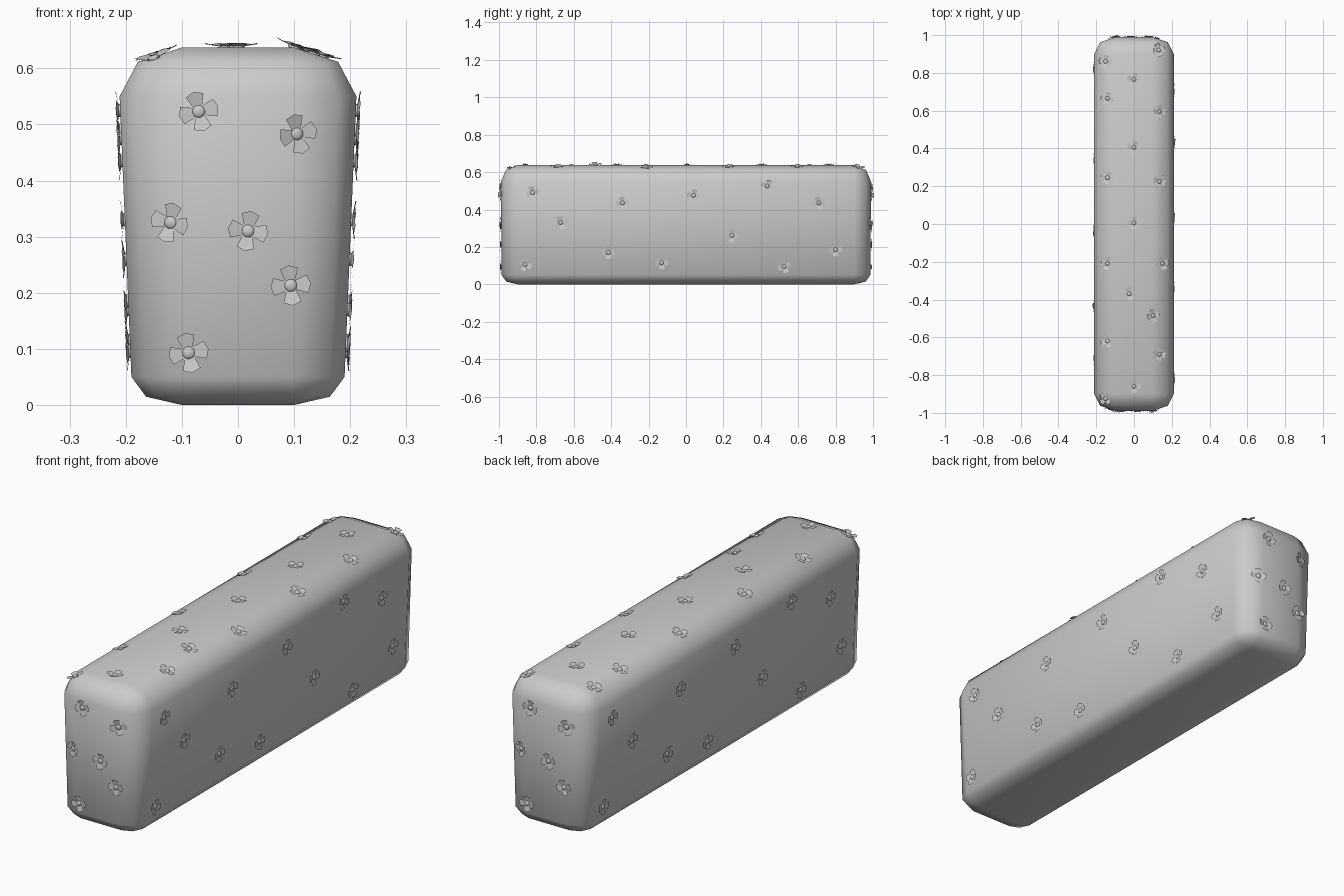
import bpy, bmesh, math, random
from mathutils import Vector, Matrix
from mathutils.bvhtree import BVHTree

random.seed(4)
cube = bpy.data.objects.get("Cube")
if cube:
    bpy.data.objects.remove(cube)

grey = bpy.data.materials.new("plain grey")
grey.use_nodes = True
colour = (0.6, 0.6, 0.6, 1)
grey.diffuse_color = colour
grey.node_tree.nodes["Principled BSDF"].inputs["Base Color"].default_value = colour


def finish_mesh(bm, name):
    mesh = bpy.data.meshes.new(name)
    bm.to_mesh(mesh)
    mesh.materials.append(grey)
    return mesh


def add_object(name, mesh, matrix=Matrix()):
    obj = bpy.data.objects.new(name, mesh)
    obj.matrix_world = matrix
    bpy.context.collection.objects.link(obj)
    return obj


# Tapered block: stacked rings whose corners swell from a small core rectangle
CORE_X, CORE_Y, HEIGHT = 0.1, 0.9, 0.637
BOTTOM, TOP = (0.09, 0.086, 0.05), (0.111, 0.089, 0.087)


def ring(bm, rx, ry, z):
    verts = []
    for i, (sx, sy) in enumerate([(1, 1), (-1, 1), (-1, -1), (1, -1)]):
        for step in range(3):
            a = (i * 2 + step) * math.pi / 4
            verts.append(bm.verts.new((sx * CORE_X + rx * math.cos(a),
                                       sy * CORE_Y + ry * math.sin(a), z)))
    return verts


bm = bmesh.new()
rings = []
for (rx, ry, rz), steps, upper in ((BOTTOM, (0, 1, 2), False), (TOP, (2, 1, 0), True)):
    for step in steps:
        a = step * math.pi / 4
        drop = rz * (1 - math.cos(a))
        rings.append(ring(bm, rx * math.sin(a), ry * math.sin(a),
                          HEIGHT - drop if upper else drop))
for low, high in zip(rings, rings[1:]):
    for i in range(len(low)):
        j = (i + 1) % len(low)
        bm.faces.new((low[i], low[j], high[j], high[i]))
bm.faces.new(rings[0][::-1])
bm.faces.new(rings[-1])
bmesh.ops.remove_doubles(bm, verts=bm.verts, dist=0.0005)
bmesh.ops.recalc_face_normals(bm, faces=bm.faces)
for f in bm.faces:
    f.smooth = True
surface = BVHTree.FromBMesh(bm)
add_object("body", finish_mesh(bm, "body"))
bm.free()

# Flower: four cupped pentagon petals around a small domed centre
bm = bmesh.new()
petal = [(0.007, -0.008, 0.001), (0.03, -0.016, 0.005), (0.036, 0, 0.007),
         (0.03, 0.016, 0.005), (0.007, 0.008, 0.001)]
for k in range(4):
    turn = Matrix.Rotation(k * math.pi / 2, 3, 'Z')
    bm.faces.new([bm.verts.new(turn @ Vector(p)) for p in petal])
dome = bmesh.ops.create_uvsphere(bm, u_segments=12, v_segments=6, radius=0.012,
                                 matrix=Matrix.Diagonal((1, 1, 0.5, 1)))
for v in dome["verts"]:
    for f in v.link_faces:
        f.smooth = True
flower = finish_mesh(bm, "flower")
bm.free()

END = [(-0.07, 0.523), (0.105, 0.483), (-0.12, 0.325), (0.018, 0.31),
       (0.094, 0.213), (-0.088, 0.093)]
SIDE = [(-0.82, 0.49), (-0.67, 0.33), (-0.86, 0.105), (-0.415, 0.17), (-0.34, 0.435),
        (-0.13, 0.115), (0.04, 0.475), (0.245, 0.26), (0.435, 0.525), (0.525, 0.095),
        (0.71, 0.435), (0.8, 0.185)]
LID = [(0.13, 0.92), (0, 0.765), (0.135, 0.595), (0, 0.405), (0.135, 0.225), (0, 0.005),
       (0.15, -0.21), (-0.025, -0.37), (0.1, -0.485), (0.135, -0.69), (0, -0.86),
       (-0.15, 0.86), (-0.14, 0.665), (-0.14, 0.245), (-0.14, -0.21), (-0.14, -0.62),
       (-0.15, -0.925)]


def scatter(name, starts, direction, turn=Matrix()):
    """Drop a flower on the body below each start point."""
    for start in starts:
        hit, normal, _, _ = surface.ray_cast(turn @ Vector(start), turn @ Vector(direction))
        if hit:
            facing = normal.to_track_quat('Z', 'Y').to_matrix().to_4x4()
            spin = Matrix.Rotation(random.uniform(-0.4, 0.4), 4, 'Z')
            add_object(name, flower, Matrix.Translation(hit + normal * 0.001) @ facing @ spin)


# Flowers on the lid, then on both ends and both sides by a half turn
scatter("top_flower", [(x, y, 2) for x, y in LID], (0, 0, -1))
half_turn = Matrix.Rotation(math.pi, 4, 'Z')
for end, side, turn in (("front", "left", Matrix()), ("back", "right", half_turn)):
    scatter(end + "_flower", [(x, -2, z) for x, z in END], (0, 1, 0), turn)
    scatter(side + "_flower", [(2, y, z) for y, z in SIDE], (-1, 0, 0), turn)
